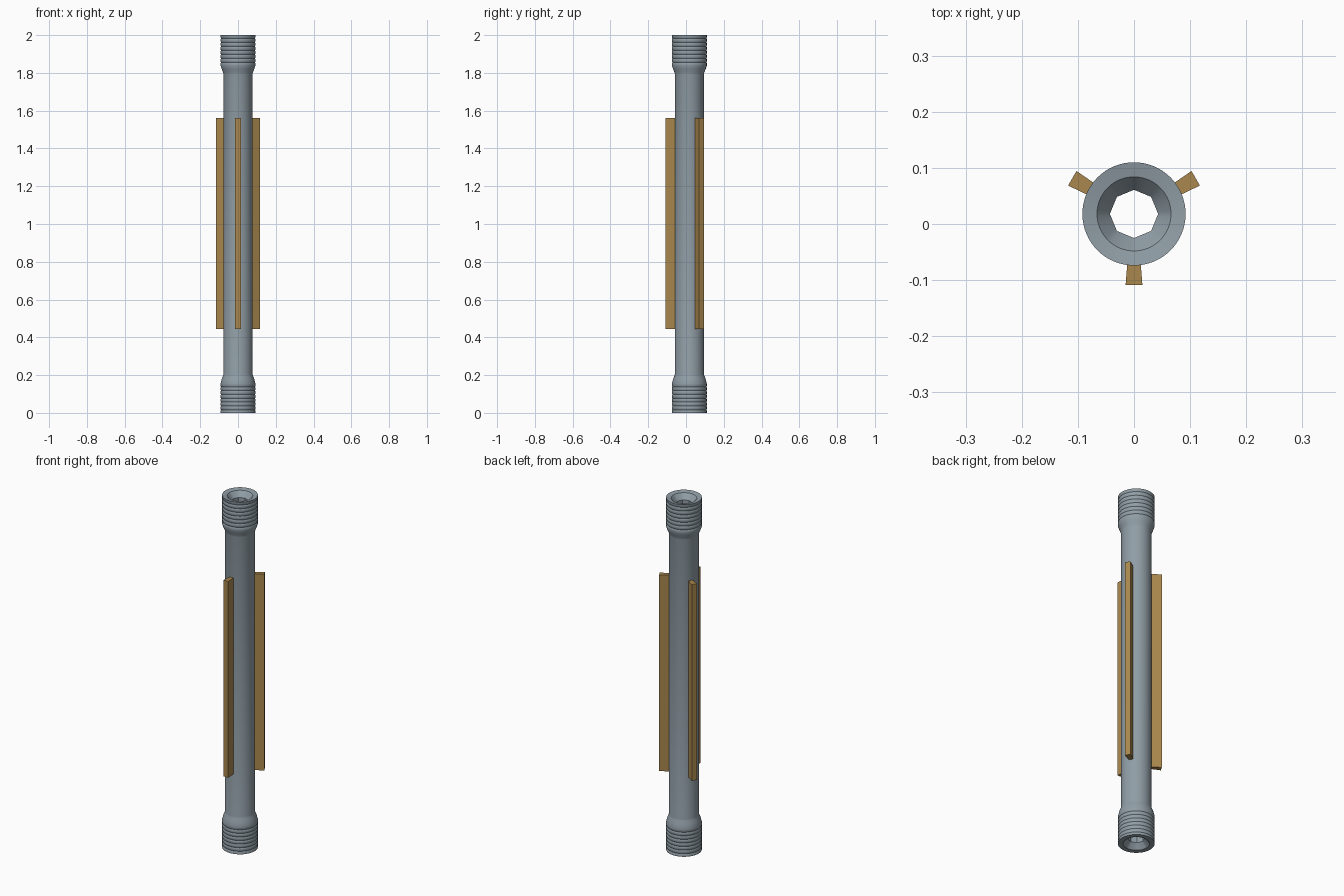
import bpy, bmesh, math
from mathutils import Matrix

cube = bpy.data.objects.get("Cube")
if cube:
    bpy.data.objects.remove(cube, do_unlink=True)

AXIS_Y = 0.018
SEGMENTS = 64
BORE = 0.043


def material(name, rgb):
    m = bpy.data.materials.new(name)
    m.use_nodes = True
    colour = (*rgb, 1)
    m.diffuse_color = colour
    m.node_tree.nodes["Principled BSDF"].inputs["Base Color"].default_value = colour
    return m


def add_object(name, bm, mat):
    bmesh.ops.recalc_face_normals(bm, faces=bm.faces)
    mesh = bpy.data.meshes.new(name)
    bm.to_mesh(mesh)
    bm.free()
    mesh.materials.append(mat)
    obj = bpy.data.objects.new(name, mesh)
    obj.location.y = AXIS_Y
    bpy.context.collection.objects.link(obj)
    return obj


def octagon_radius(angle):
    half = math.pi / 8
    return BORE * math.cos(half) / math.cos(angle % (2 * half) - half)


def lathe(name, profile, mat):
    """Closed ring of (radius, z); a radius of None follows the octagonal bore."""
    bm = bmesh.new()
    rings = []
    for radius, z in profile:
        ring = []
        for i in range(SEGMENTS):
            a = math.tau * i / SEGMENTS
            r = octagon_radius(a) if radius is None else radius
            ring.append(bm.verts.new((r * math.cos(a), r * math.sin(a), z)))
        rings.append(ring)
    for k, ring in enumerate(rings):
        above = rings[(k + 1) % len(rings)]
        for i in range(SEGMENTS):
            j = (i + 1) % SEGMENTS
            bm.faces.new((ring[i], ring[j], above[j], above[i]))
    obj = add_object(name, bm, mat)
    bpy.ops.object.select_all(action="DESELECT")
    obj.select_set(True)
    bpy.context.view_layer.objects.active = obj
    bpy.ops.object.shade_smooth_by_angle(angle=math.radians(35))
    return obj


def grooves(z_start, z_end, count):
    """Fine V grooves along an end collar."""
    pitch = (z_end - z_start) / count
    points = []
    for i in range(count):
        z = z_start + pitch * (i + 0.5)
        points += [(0.092, z - 0.004), (0.0895, z), (0.092, z + 0.004)]
    return points


steel = material("steel_grey", (0.28, 0.34, 0.38))
bronze = material("bronze_brown", (0.40, 0.245, 0.075))

# Hollow tube with grooved collars and countersunk ends
profile = [(None, 0.03), (0.066, 0.0), (0.092, 0.0)]
profile += grooves(0.006, 0.148, 7)
profile += [(0.092, 0.155), (0.086, 0.18), (0.079, 0.197), (0.077, 0.205),
            (0.077, 1.795), (0.079, 1.803), (0.086, 1.82), (0.092, 1.838)]
profile += grooves(1.845, 1.994, 7)
profile += [(0.092, 2.0), (0.066, 1.995), (None, 1.965)]
lathe("tube", profile, steel)

# Three flared fins around the tube
for name, degrees in (("front_fin", -90), ("back_left_fin", 30), ("back_right_fin", 150)):
    bm = bmesh.new()
    outline = [(0.07, -0.0105), (0.127, -0.015), (0.127, 0.015), (0.07, 0.0105)]
    base = bm.faces.new([bm.verts.new((x, y, 0.445)) for x, y in outline])
    top = bmesh.ops.extrude_face_region(bm, geom=[base])["geom"]
    bmesh.ops.translate(bm, vec=(0, 0, 1.115),
                        verts=[v for v in top if isinstance(v, bmesh.types.BMVert)])
    bm.transform(Matrix.Rotation(math.radians(degrees), 4, "Z"))
    add_object(name, bm, bronze)
